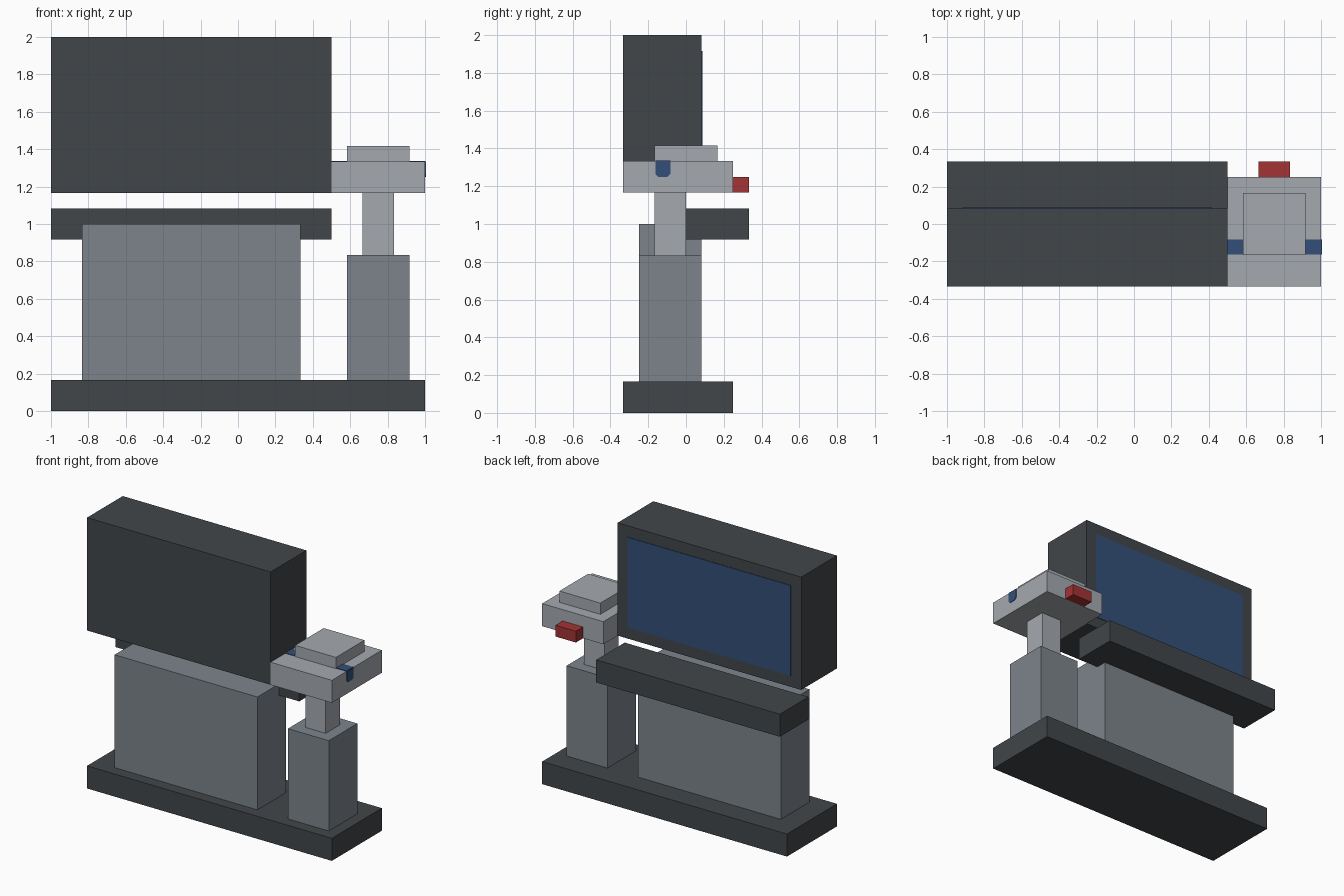
import bpy
import bmesh

cube = bpy.data.objects.get("Cube")
if cube:
    bpy.data.objects.remove(cube, do_unlink=True)

U = 1 / 12      # modelling grid step
SKIN = 0.004    # thickness of painted plates


def material(name, r, g, b):
    m = bpy.data.materials.new(name)
    m.use_nodes = True
    m.diffuse_color = (r, g, b, 1)
    m.node_tree.nodes["Principled BSDF"].inputs["Base Color"].default_value = (r, g, b, 1)
    return m


charcoal = material("charcoal", 0.054, 0.061, 0.067)
mid_grey = material("mid grey", 0.205, 0.231, 0.258)
light_grey = material("light grey", 0.376, 0.402, 0.434)
blue = material("blue", 0.033, 0.078, 0.19)
red = material("red", 0.366, 0.033, 0.036)


def prism(name, mat, profile, x0, x1):
    """Extrude a (y, z) profile along x."""
    bm = bmesh.new()
    face = bm.faces.new([bm.verts.new((x0, y, z)) for y, z in profile])
    ext = bmesh.ops.extrude_face_region(bm, geom=[face])
    moved = [v for v in ext["geom"] if isinstance(v, bmesh.types.BMVert)]
    bmesh.ops.translate(bm, verts=moved, vec=(x1 - x0, 0, 0))
    bmesh.ops.recalc_face_normals(bm, faces=bm.faces)
    mesh = bpy.data.meshes.new(name)
    bm.to_mesh(mesh)
    bm.free()
    mesh.materials.append(mat)
    obj = bpy.data.objects.new(name, mesh)
    bpy.context.collection.objects.link(obj)
    return obj


def block(name, mat, x, y, z):
    """Box given by its x, y and z ranges in grid steps."""
    (y0, y1), (z0, z1) = [(a * U, b * U) for a, b in (y, z)]
    return prism(name, mat, [(y0, z0), (y1, z0), (y1, z1), (y0, z1)], x[0] * U, x[1] * U)


# Base and supports
block("base", charcoal, (-12, 12), (-4, 3), (0, 2))
block("desk_pedestal", mid_grey, (-10, 4), (-3, 1), (2, 12))
block("post_pedestal", mid_grey, (7, 11), (-3, 1), (2, 10))
block("post", light_grey, (8, 10), (-2, 0), (10, 14))

# Desk shelf and monitor with its screen
block("shelf", charcoal, (-12, 6), (0, 4), (11, 13))
block("monitor", charcoal, (-12, 6), (-4, 1), (14, 24))
block("screen", blue, (-11, 5), (1, 1 + SKIN / U), (15, 23))

# Scanner head
block("head", light_grey, (6, 12), (-4, 3), (14, 16))
block("head_cap", light_grey, (7, 11), (-2, 2), (16, 17))
block("red_button", red, (8, 10), (3, 4), (14, 15))

# Blue strips on the head top, with a clipped tab down the outer side
for name, x in (("right_strip", (6, 7)), ("left_strip", (11, 12))):
    block(name, blue, x, (-1.95, -1), (16, 16 + SKIN / U))
y0, y1, z0, z1, c = -1.95 * U, -U, 15 * U, 16 * U, 0.015
prism("side_tab", blue,
      [(y0, z1), (y0, z0 + c), (y0 + c, z0), (y1 - c, z0), (y1, z0 + c), (y1, z1)],
      12 * U, 12 * U + SKIN)
